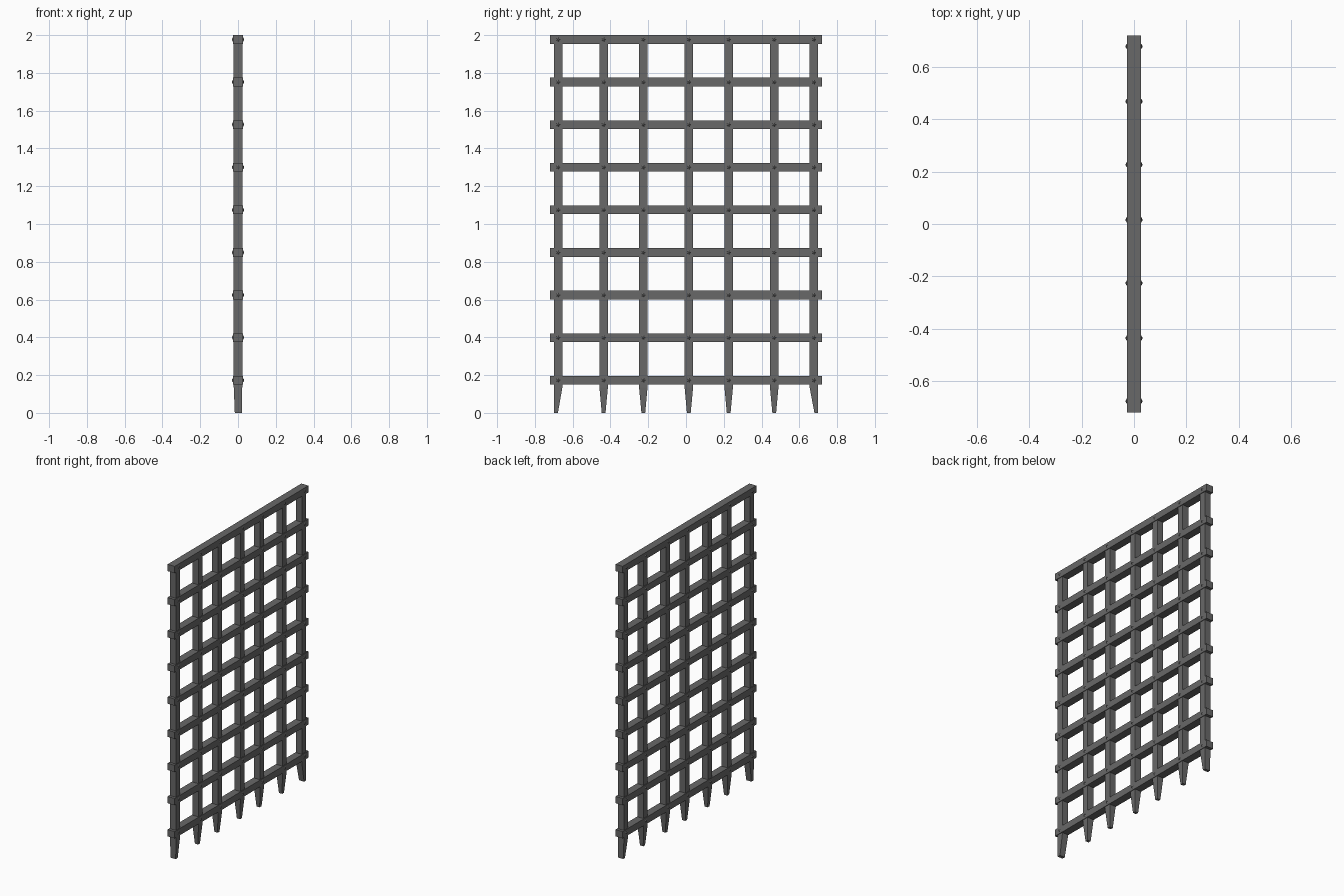
import bpy, bmesh, math
from mathutils import Matrix

if "Cube" in bpy.data.objects:
    bpy.data.objects.remove(bpy.data.objects["Cube"])

YS = [-0.677, -0.436, -0.226, 0.015, 0.226, 0.467, 0.677]
ZS = [0.173 + i * 0.2255 for i in range(9)]

iron = bpy.data.materials.new("dark_iron")
iron.diffuse_color = (0.14, 0.14, 0.14, 1)
iron.use_nodes = True
iron.node_tree.nodes["Principled BSDF"].inputs["Base Color"].default_value = iron.diffuse_color


def finish(bm, name):
    bmesh.ops.recalc_face_normals(bm, faces=bm.faces)
    me = bpy.data.meshes.new(name)
    bm.to_mesh(me)
    bm.free()
    me.materials.append(iron)
    ob = bpy.data.objects.new(name, me)
    bpy.context.collection.objects.link(ob)


def loft(name, sections):
    """Join rectangular sections (x0, x1, y0, y1, z) from bottom to top."""
    bm = bmesh.new()
    rings = [[bm.verts.new(p) for p in
              ((x0, y0, z), (x1, y0, z), (x1, y1, z), (x0, y1, z))]
             for x0, x1, y0, y1, z in sections]
    for a, b in zip(rings, rings[1:]):
        for i in range(4):
            j = (i + 1) % 4
            bm.faces.new((a[i], a[j], b[j], b[i]))
    bm.faces.new(rings[0])
    bm.faces.new(rings[-1])
    finish(bm, name)


# Vertical bars with spiked feet; the outer spikes keep a straight outer edge
W = 0.0225
for i, y in enumerate(YS):
    foot = (-0.012, 0.012, y - 0.01, y + 0.01, 0)
    if i == 0:
        foot = (-0.017, 0.021, y - W, y - 0.001, 0)
    elif i == len(YS) - 1:
        foot = (-0.017, 0.021, y + 0.003, y + W, 0)
    loft(f"vertical_bar_{i + 1}", [
        foot,
        (-W, W, y - W, y + W, 0.135),
        (-W, W, y - W, y + W, 1.99)])

# Horizontal bars
for i, z in enumerate(ZS):
    loft(f"horizontal_bar_{i + 1}", [
        (-0.0265, 0.0265, -0.719, 0.719, z - 0.023),
        (-0.0265, 0.0265, -0.719, 0.719, z + 0.023)])

# Pointed five-sided rivets on both faces of every crossing
bm = bmesh.new()
for side in (-1, 1):
    turn = Matrix.Rotation(side * math.pi / 2, 4, 'Y')
    for y in YS:
        for z in ZS:
            place = Matrix.Translation((side * 0.029, y, z))
            bmesh.ops.create_cone(bm, cap_ends=True, segments=5, radius1=0.015,
                                  radius2=0.002, depth=0.007, matrix=place @ turn)
finish(bm, "rivets")
